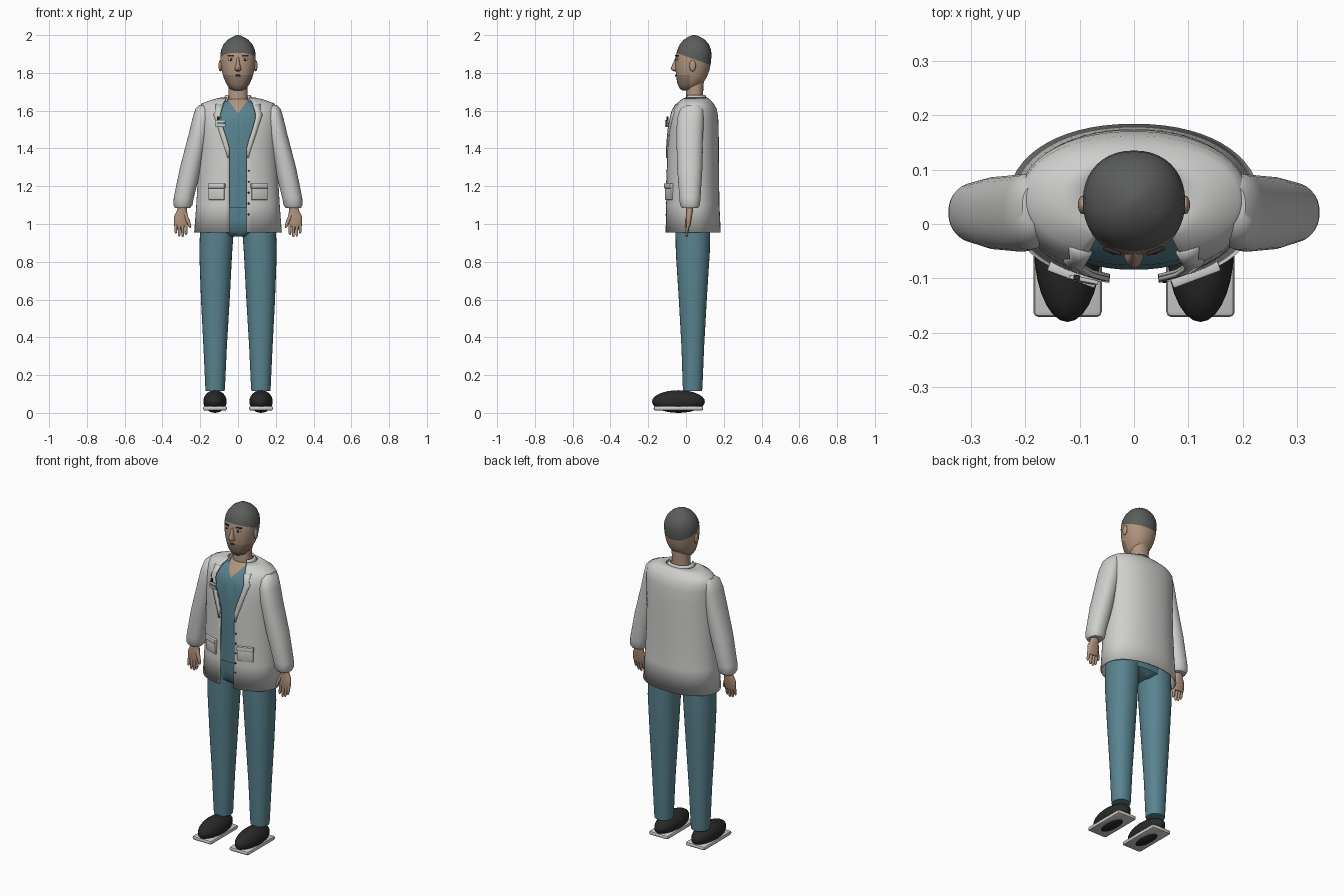
import bpy, bmesh
from math import sin, cos, pi, asin, atan2
from mathutils import Vector

if "Cube" in bpy.data.objects:
    bpy.data.objects.remove(bpy.data.objects["Cube"])


def material(name, r, g, b):
    m = bpy.data.materials.new(name)
    m.use_nodes = True
    m.diffuse_color = (r, g, b, 1)
    m.node_tree.nodes["Principled BSDF"].inputs["Base Color"].default_value = (r, g, b, 1)
    return m


COAT = material("coat white", .62, .63, .61)
SCRUBS = material("scrubs teal", .10, .23, .28)
SKIN = material("skin", .44, .30, .21)
STUBBLE = material("stubble skin", .28, .20, .15)
HAIR = material("hair grey", .105, .11, .105)
SHOE = material("shoe black", .022, .022, .022)
DARK = material("dark detail", .03, .025, .025)
EYE = material("eye white", .6, .58, .55)
EXP = .92


def finish(name, bm, mats, mirror=False, angle=40):
    bmesh.ops.recalc_face_normals(bm, faces=bm.faces[:])
    mesh = bpy.data.meshes.new(name)
    bm.to_mesh(mesh)
    bm.free()
    ob = bpy.data.objects.new(name, mesh)
    bpy.context.collection.objects.link(ob)
    for m in mats:
        mesh.materials.append(m)
    bpy.ops.object.select_all(action="DESELECT")
    ob.select_set(True)
    bpy.context.view_layer.objects.active = ob
    bpy.ops.object.shade_smooth_by_angle(angle=angle * pi / 180)
    if mirror:
        ob.modifiers.new("mirror", "MIRROR").use_mirror_merge = False
    return ob


def power(v):
    return (1 if v >= 0 else -1) * abs(v) ** EXP


def loft_mesh(rings, n=32):
    """Rings are (z, cx, cy, half_width, half_depth[, front_gap])."""
    bm = bmesh.new()
    rows = []
    gap = len(rings[0]) > 5
    for z, cx, cy, a, b, *w in rings:
        t0 = asin(min(1, (w[0] / a)) ** (1 / EXP)) if gap else 0
        count = n + 1 if gap else n
        ts = [t0 + (2 * pi - 2 * t0) * i / n for i in range(count)]
        rows.append([bm.verts.new((cx + a * power(sin(t)), cy - b * power(cos(t)), z)) for t in ts])
    for lo, hi in zip(rows, rows[1:]):
        for i in range(n):
            j = i + 1 if gap else (i + 1) % n
            bm.faces.new((lo[i], lo[j], hi[j], hi[i]))
    if not gap:
        bm.faces.new(rows[0])
        bm.faces.new(rows[-1])
    return bm


def loft(name, rings, mat, mirror=False, n=32):
    return finish(name, loft_mesh(rings, n), [mat], mirror)


def cut(bm, point, normal):
    bmesh.ops.bisect_plane(bm, geom=bm.verts[:] + bm.edges[:] + bm.faces[:],
                           plane_co=point, plane_no=normal)


def front_y(rings, x, z):
    """Depth of the front surface of a loft at x and z."""
    for p, q in zip(rings, rings[1:]):
        if p[0] <= z <= q[0]:
            f = (z - p[0]) / (q[0] - p[0])
            cy, a, b = (p[k] + f * (q[k] - p[k]) for k in (2, 3, 4))
            s = min(1, abs(x) / a) ** (2 / EXP)
            return cy - b * (1 - s) ** (EXP / 2)


def box(name, loc, size, mat, turn=0, mirror=False, bevel=.004):
    bm = bmesh.new()
    bmesh.ops.create_cube(bm, size=1)
    bmesh.ops.scale(bm, vec=size, verts=bm.verts)
    bmesh.ops.bevel(bm, geom=bm.edges[:], offset=bevel, segments=2, affect="EDGES", profile=.5)
    ob = finish(name, bm, [mat], mirror)
    c, s = cos(turn), sin(turn)
    for v in ob.data.vertices:
        x, y, z = v.co
        v.co = Vector((c * x - s * y, s * x + c * y, z)) + Vector(loc)
    return ob


def ball(name, loc, size, mat, mirror=False, along_y=False):
    bm = bmesh.new()
    bmesh.ops.create_uvsphere(bm, u_segments=24, v_segments=14, radius=1)
    if along_y:
        for v in bm.verts:
            v.co = Vector((v.co.x, -v.co.z, v.co.y))
    for v in bm.verts:
        v.co = Vector([v.co[k] * size[k] + loc[k] for k in range(3)])
    return finish(name, bm, [mat], mirror, 180)


# Coat body, open down the front
coat = [(.955, 0, .037, .228, .143, .045), (1.1, 0, .035, .217, .138, .045),
        (1.25, 0, .035, .208, .136, .045), (1.4, 0, .036, .205, .134, .045),
        (1.5, 0, .037, .206, .132, .078), (1.57, 0, .04, .208, .126, .1),
        (1.61, 0, .043, .206, .115, .09), (1.635, 0, .045, .19, .098, .08),
        (1.655, 0, .047, .135, .078, .068), (1.667, 0, .047, .085, .063, .06)]
body = finish("coat_body", loft_mesh(coat, 56), [COAT])
thick = body.modifiers.new("thickness", "SOLIDIFY")
thick.thickness, thick.offset = .008, 0

# Standing collar round the neck
collar = finish("coat_collar", loft_mesh([(1.65, 0, .047, .088, .07, .06),
                (1.672, 0, .045, .072, .062, .055), (1.682, 0, .045, .066, .058, .052)]), [COAT])
collar.modifiers.new("thickness", "SOLIDIFY").thickness = .008

# Lapels folded back along the opening
bm = bmesh.new()
rows = []
for z, inner, outer in [(1.35, .05, .056), (1.4, .046, .07), (1.45, .06, .088), (1.5, .077, .104),
                        (1.555, .092, .122), (1.58, .094, .13), (1.6, .09, .118), (1.635, .078, .12)]:
    rows.append([bm.verts.new((x, front_y(coat, x, z) - .01, z))
                 for x in (inner, (inner + outer) / 2, outer)])
for lo, hi in zip(rows, rows[1:]):
    for i in range(2):
        bm.faces.new((lo[i], lo[i + 1], hi[i + 1], hi[i]))
lapels = finish("coat_lapels", bm, [COAT], True)
lapels.modifiers.new("thickness", "SOLIDIFY").thickness = .008

# Sleeves
loft("sleeves", [(1.63, .185, .035, .02, .035), (1.61, .187, .03, .038, .06),
                 (1.56, .193, .023, .048, .07), (1.48, .207, .02, .053, .071),
                 (1.3, .25, .02, .057, .067), (1.14, .287, .021, .053, .056),
                 (1.1, .291, .021, .05, .053), (1.085, .293, .021, .04, .042)], COAT, True)

# Pockets with flaps, buttons and badge
px, pz = .113, 1.17
py = front_y(coat, px, pz)
turn = atan2(front_y(coat, px + .04, pz) - front_y(coat, px - .04, pz), .08)
box("pockets", (px, py - .004, pz), (.088, .016, .085), COAT, turn, True)
box("pocket_flaps", (px, py - .008, pz + .032), (.094, .02, .026), COAT, turn, True)
for i in range(5):
    z = 1.05 + .058 * i
    ball(f"button_{i + 1}", (.056, front_y(coat, .056, z) - .004, z), (.005, .004, .005), DARK)
by = front_y(coat, .092, 1.53) - .022
box("badge", (-.092, by, 1.532), (.054, .008, .036), COAT, -.2, bevel=.002)
box("badge_stripe", (-.092, by - .004, 1.534), (.04, .004, .01), SCRUBS, -.2, bevel=.001)
box("badge_clip", (-.105, by + .004, 1.558), (.012, .01, .022), DARK, -.2, bevel=.002)

# Shirt with a bare V at the neck
bm = loft_mesh([(1.085, 0, .03, .19, .105), (1.25, 0, .03, .18, .11), (1.45, 0, .033, .18, .117),
                (1.56, 0, .037, .18, .113), (1.61, 0, .043, .16, .098),
                (1.64, 0, .046, .1, .07), (1.662, 0, .046, .055, .05)], 48)
for s in (-1, 1):
    cut(bm, (0, 0, 1.585), (s, 0, -.75))
for f in bm.faces:
    c = f.calc_center_median()
    f.material_index = int(c.y < .05 and abs(c.x) < (c.z - 1.585) * .75)
finish("shirt", bm, [SCRUBS, SKIN])

# Trousers
loft("trouser_hips", [(.935, 0, .035, .08, .06), (.96, 0, .035, .185, .088),
                      (1.02, 0, .033, .195, .098), (1.1, 0, .032, .185, .099)], SCRUBS)
loft("trouser_legs", [(.115, .121, .035, .05, .05), (.135, .121, .035, .052, .052),
                      (.35, .121, .036, .062, .06), (.6, .12, .036, .076, .074),
                      (.85, .118, .036, .087, .09), (1.0, .11, .036, .09, .092)], SCRUBS, True)

# Shoes on flat soles
ball("shoes", (.122, -.04, .06), (.062, .14, .06), SHOE, True, True)
box("shoe_soles", (.122, -.04, .024), (.126, .262, .024), COAT, 0, True, .01)

# Hands
loft("palms", [(.985, .302, .012, .03, .009), (1.0, .302, .013, .037, .013), (1.04, .302, .016, .037, .016),
               (1.07, .297, .019, .027, .018), (1.1, .293, .02, .024, .02)], SKIN, True, 20)
for i, tip in enumerate((.942, .93, .934, .95)):
    x = .275 + .018 * i
    loft(f"finger_{i + 1}", [(tip, x, .002, .003, .003), (tip + .008, x, .003, .007, .007),
                             (1.0, x, .012, .009, .009)], SKIN, True, 12)
loft("thumbs", [(.978, .253, .0, .003, .004), (.988, .255, .001, .008, .008),
                (1.02, .266, .006, .011, .01), (1.055, .282, .015, .011, .012)], SKIN, True, 12)

# Neck and head, with hair and stubble split off by flat cuts
loft("neck", [(1.6, 0, .045, .055, .047), (1.67, 0, .045, .053, .046),
              (1.7, 0, .046, .05, .045), (1.78, 0, .05, .052, .046)], SKIN)
head = [(1.706, 0, .0, .02, .018), (1.716, 0, .01, .042, .043), (1.74, 0, .02, .061, .065),
        (1.775, 0, .029, .076, .08), (1.81, 0, .034, .086, .089), (1.85, 0, .037, .092, .094),
        (1.89, 0, .041, .094, .094), (1.92, 0, .043, .09, .09), (1.95, 0, .044, .077, .078),
        (1.975, 0, .044, .055, .057), (1.99, 0, .044, .03, .033), (2.0, 0, .044, .007, .008)]
bm = loft_mesh(head, 40)
hair_point, hair_normal = Vector((0, -.055, 1.908)), Vector((0, .36, 1))
cut(bm, hair_point, hair_normal)
cut(bm, (0, 0, 1.788), (0, 0, 1))
cut(bm, (0, .02, 1.75), (0, 1, 0))
for f in bm.faces:
    c = f.calc_center_median()
    if (c - hair_point).dot(hair_normal) > 0:
        f.material_index = 1
    elif c.z < 1.788 and c.y < .02:
        f.material_index = 2
finish("head", bm, [SKIN, HAIR, STUBBLE])

# Face
ball("ears", (.094, .035, 1.838), (.009, .017, .03), SKIN, True)
loft("nose", [(1.808, 0, -.052, .006, .008), (1.815, 0, -.056, .018, .02), (1.825, 0, -.058, .016, .023),
              (1.85, 0, -.052, .01, .018), (1.885, 0, -.044, .006, .01)], SKIN, n=16)
ey = front_y(head, .038, 1.872)
ball("eyes", (.038, ey + .001, 1.872), (.015, .006, .008), EYE, True)
ball("pupils", (.037, ey - .004, 1.872), (.006, .004, .007), DARK, True)
box("eyebrows", (.04, ey - .001, 1.891), (.034, .008, .007), DARK, .35, True, .002)
ball("mouth", (0, front_y(head, 0, 1.786) - .001, 1.786), (.014, .005, .006), DARK)
